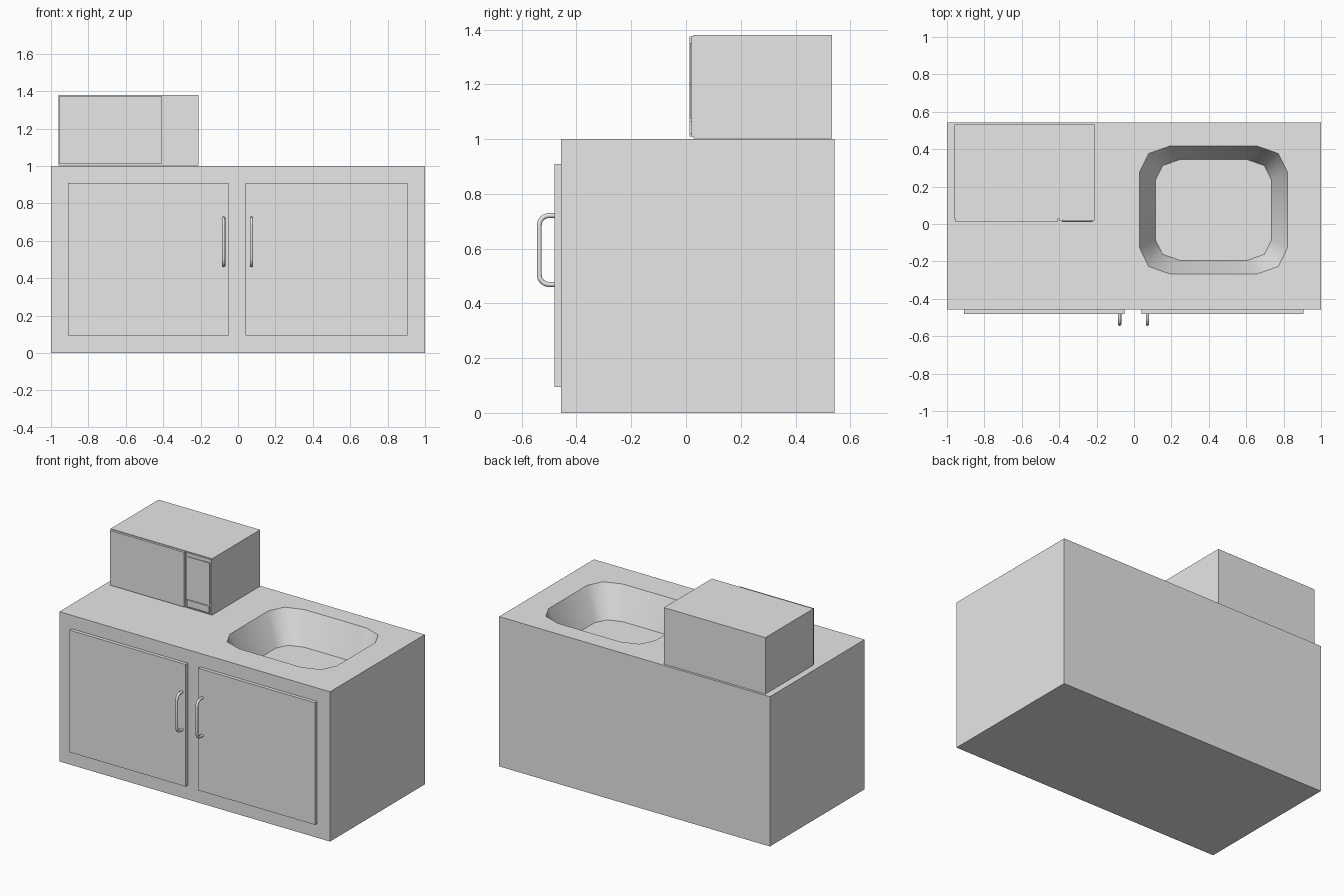
import bpy, bmesh, math
from mathutils import Vector

old = bpy.data.objects.get("Cube")
if old:
    bpy.data.objects.remove(old, do_unlink=True)

# One plain material for every part
grey = bpy.data.materials.new("light_grey")
grey.use_nodes = True
grey.diffuse_color = (0.8, 0.8, 0.8, 1)
grey.node_tree.nodes["Principled BSDF"].inputs["Base Color"].default_value = (0.8, 0.8, 0.8, 1)


def add_object(name, bm):
    bmesh.ops.recalc_face_normals(bm, faces=bm.faces)
    mesh = bpy.data.meshes.new(name)
    bm.to_mesh(mesh)
    bm.free()
    mesh.materials.append(grey)
    obj = bpy.data.objects.new(name, mesh)
    bpy.context.collection.objects.link(obj)
    return obj


def box(name, x, y, z):
    """Box spanning the (low, high) pairs on each axis."""
    bm = bmesh.new()
    bmesh.ops.create_cube(bm, size=1)
    for v in bm.verts:
        v.co = Vector([(lo + hi) / 2 + c * (hi - lo) for c, (lo, hi) in zip(v.co, (x, y, z))])
    return add_object(name, bm)


def smooth(obj, degrees):
    bpy.ops.object.select_all(action="DESELECT")
    obj.select_set(True)
    bpy.context.view_layer.objects.active = obj
    bpy.ops.object.shade_smooth_by_angle(angle=math.radians(degrees))


def rounded_ring(bm, centre, half, radius, z, steps=2):
    """Loop of vertices around a rectangle with rounded corners."""
    ring = []
    for i, (sx, sy) in enumerate([(1, 1), (-1, 1), (-1, -1), (1, -1)]):
        for k in range(steps + 1):
            a = math.radians(90) * (i + k / steps)
            ring.append(bm.verts.new((
                centre[0] + sx * (half[0] - radius[0]) + radius[0] * math.cos(a),
                centre[1] + sy * (half[1] - radius[1]) + radius[1] * math.sin(a), z)))
    return ring


# Cabinet with a tapered sink basin cut into its top
cabinet = box("cabinet", (-1, 1), (-0.457, 0.543), (0, 1))
top, floor, above = 1.0, 0.79, 1.1
bm = bmesh.new()
rings = []
for z in (floor, top, above):
    s = 1.0 if z >= top else 0.785
    rings.append(rounded_ring(bm, (0.425, 0.075), (0.395 * s, 0.343 * s),
                              (0.165 * s, 0.14 * s), z))
for low, high in zip(rings, rings[1:]):
    for i in range(len(low)):
        j = (i + 1) % len(low)
        bm.faces.new((low[i], low[j], high[j], high[i]))
bm.faces.new(rings[0])
bm.faces.new(rings[-1])
cutter = add_object("basin_cutter", bm)
cutter.hide_render = True
cut = cabinet.modifiers.new("basin", "BOOLEAN")
cut.operation = "DIFFERENCE"
cut.solver = "EXACT"
cut.object = cutter
bpy.context.view_layer.update()
result = bpy.data.meshes.new_from_object(
    cabinet.evaluated_get(bpy.context.evaluated_depsgraph_get()))
cabinet.modifiers.clear()
cabinet.data = result
bpy.data.objects.remove(cutter, do_unlink=True)
smooth(cabinet, 50)

# Cupboard doors
box("right_door", (-0.91, -0.05), (-0.48, -0.457), (0.095, 0.91))
box("left_door", (0.04, 0.905), (-0.48, -0.457), (0.095, 0.91))


# Bent tube handles
def handle(name, x):
    tube, bend = 0.009, 0.035
    front, back, low, high = -0.536, -0.478, 0.469, 0.721
    points = [(back, low)]
    for cz, start in ((low + bend, 270), (high - bend, 180)):
        for k in range(5):
            a = math.radians(start - 22.5 * k)
            points.append((front + bend + bend * math.cos(a), cz + bend * math.sin(a)))
    points.append((back, high))
    curve = bpy.data.curves.new(name, "CURVE")
    curve.dimensions = "3D"
    curve.bevel_depth = tube
    curve.bevel_resolution = 2
    curve.use_fill_caps = True
    spline = curve.splines.new("POLY")
    spline.points.add(len(points) - 1)
    for p, (y, z) in zip(spline.points, points):
        p.co = (x, y, z, 1)
    temp = bpy.data.objects.new(name + "_path", curve)
    bpy.context.collection.objects.link(temp)
    bpy.context.view_layer.update()
    mesh = bpy.data.meshes.new_from_object(
        temp.evaluated_get(bpy.context.evaluated_depsgraph_get()))
    bpy.data.objects.remove(temp, do_unlink=True)
    mesh.materials.clear()
    mesh.materials.append(grey)
    obj = bpy.data.objects.new(name, mesh)
    bpy.context.collection.objects.link(obj)
    smooth(obj, 50)


handle("right_handle", -0.077)
handle("left_handle", 0.072)

# Microwave on the counter
box("microwave_body", (-0.96, -0.21), (0.027, 0.533), (1.003, 1.38))
box("microwave_door", (-0.955, -0.408), (0.012, 0.027), (1.01, 1.375))
box("control_surround", (-0.398, -0.212), (0.02, 0.027), (1.01, 1.375))
box("control_panel", (-0.386, -0.222), (0.014, 0.02), (1.075, 1.352))
box("open_button", (-0.386, -0.222), (0.012, 0.02), (1.02, 1.064))
